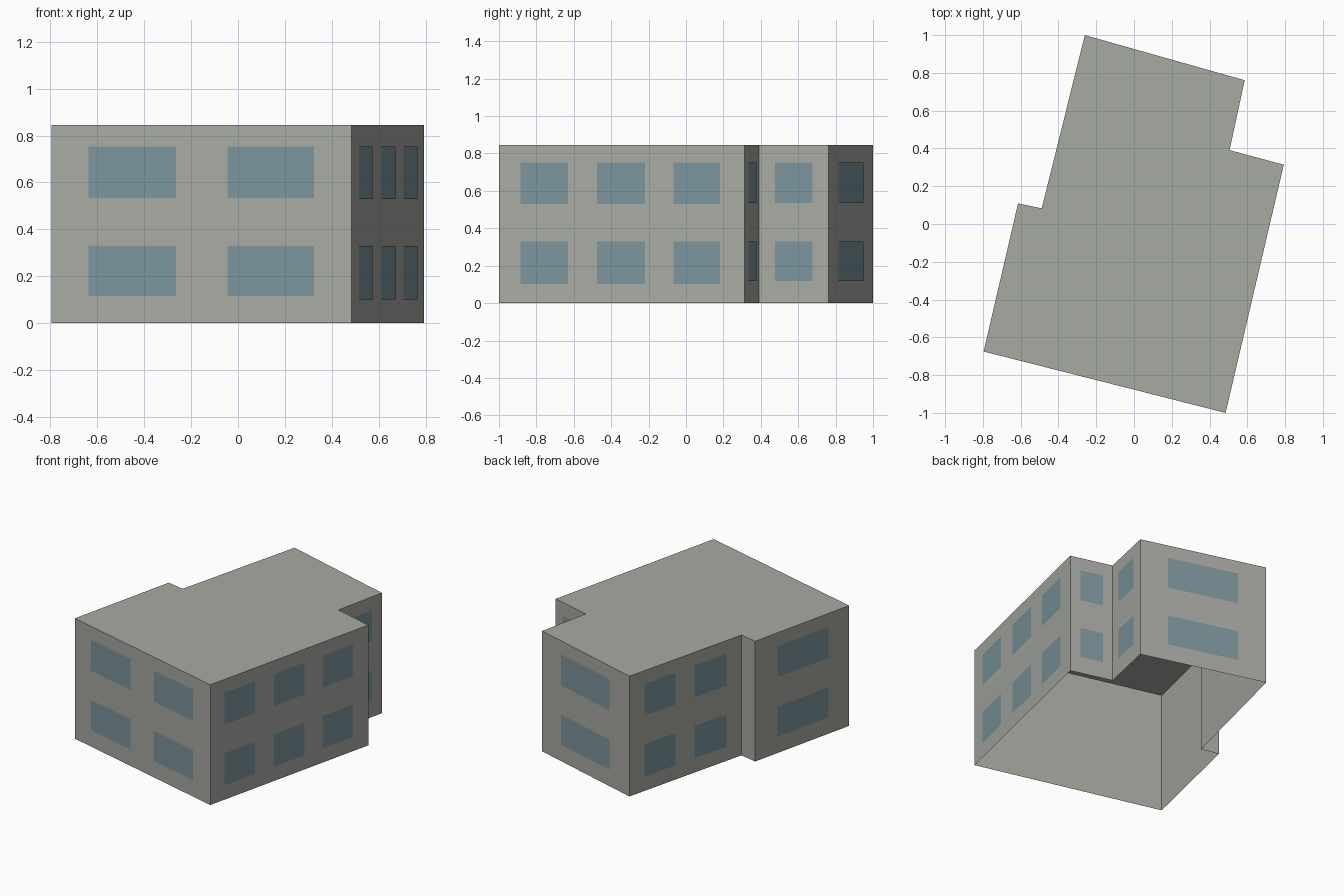
import bpy
import bmesh
from mathutils import Vector

if "Cube" in bpy.data.objects:
    bpy.data.objects.remove(bpy.data.objects["Cube"], do_unlink=True)

HEIGHT = 0.845
OFFSET = 0.003  # how far the panes stand off the wall

# Corners of the footprint, counter-clockwise from the front left of the plan
A, B = Vector((-0.796, -0.675)), Vector((0.485, -1.0))
C, D = Vector((0.793, 0.314)), Vector((0.506, 0.391))
E, F = Vector((0.586, 0.761)), Vector((-0.26, 1.0))
G, H = Vector((-0.489, 0.083)), Vector((-0.614, 0.109))
FOOTPRINT = [A, B, C, D, E, F, G, H]

# Sill and head heights for the two storeys
TALL = [(0.102, 0.329), (0.529, 0.753)]
LOW = [(0.117, 0.329), (0.534, 0.753)]

# Wall name: start, end, storeys, window spans along the wall
WALLS = {
    "front": (A, B, LOW, [(0.124, 0.415), (0.587, 0.875)]),
    "long_side": (B, C, TALL, [(0.088, 0.281), (0.4, 0.595), (0.71, 0.9)]),
    "notch_back": (C, D, LOW, [(0.24, 0.77)]),
    "notch_side": (D, E, LOW, [(0.23, 0.77)]),
    "back": (E, F, LOW, [(0.22, 0.775)]),
    "rear_side": (F, G, TALL, [(0.134, 0.41), (0.58, 0.866)]),
    "front_side": (H, A, LOW, [(0.234, 0.777)]),
}


def make_material(name, rgb):
    mat = bpy.data.materials.new(name)
    mat.use_nodes = True
    mat.diffuse_color = (*rgb, 1)
    bsdf = mat.node_tree.nodes["Principled BSDF"]
    bsdf.inputs["Base Color"].default_value = (*rgb, 1)
    bsdf.inputs["Roughness"].default_value = 0.9
    return mat


def make_object(name, bm, mat):
    mesh = bpy.data.meshes.new(name)
    bm.to_mesh(mesh)
    bm.free()
    mesh.materials.append(mat)
    obj = bpy.data.objects.new(name, mesh)
    bpy.context.collection.objects.link(obj)
    return obj


concrete = make_material("grey concrete", (0.39, 0.40, 0.365))
glass = make_material("blue grey glass", (0.20, 0.30, 0.335))

# Building shell: walls and flat roof, open underneath
bm = bmesh.new()
low = [bm.verts.new((p.x, p.y, 0)) for p in FOOTPRINT]
high = [bm.verts.new((p.x, p.y, HEIGHT)) for p in FOOTPRINT]
for i in range(len(low)):
    j = (i + 1) % len(low)
    bm.faces.new((low[i], low[j], high[j], high[i]))
bm.faces.new(high)
make_object("building_shell", bm, concrete)

# Window panes on each wall
for name, (start, end, storeys, spans) in WALLS.items():
    along = end - start
    outward = Vector((along.y, -along.x)).normalized() * OFFSET
    bm = bmesh.new()
    for sill, head in storeys:
        for s, t in spans:
            p, q = start + along * s + outward, start + along * t + outward
            corners = [(p, sill), (q, sill), (q, head), (p, head)]
            bm.faces.new([bm.verts.new((c.x, c.y, z)) for c, z in corners])
    make_object(name + "_windows", bm, glass)
